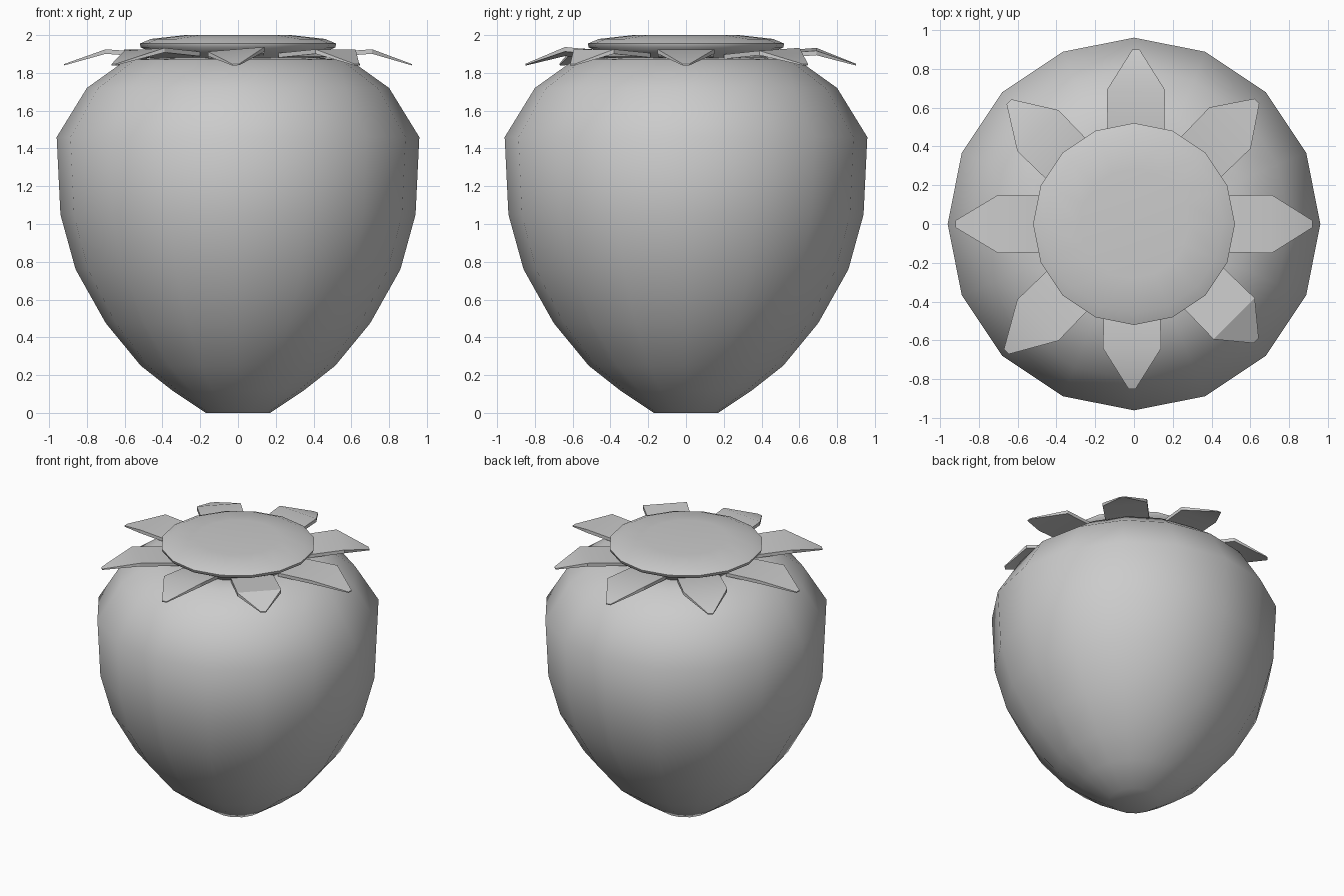
import bpy
from math import sin, cos, pi, radians

if "Cube" in bpy.data.objects:
    bpy.data.objects.remove(bpy.data.objects["Cube"])

SIDES = 16


def make_object(name, verts, faces, angle):
    mesh = bpy.data.meshes.new(name)
    mesh.from_pydata(verts, [], faces)
    obj = bpy.data.objects.new(name, mesh)
    bpy.context.collection.objects.link(obj)
    bpy.ops.object.select_all(action='DESELECT')
    obj.select_set(True)
    bpy.context.view_layer.objects.active = obj
    bpy.ops.object.shade_smooth_by_angle(angle=radians(angle))
    return obj


def lathe(name, profile, z_bottom, z_top, angle):
    """Revolve (radius, z) points, listed bottom to top, and close both ends."""
    verts = [(r * cos(2 * pi * i / SIDES), r * sin(2 * pi * i / SIDES), z)
             for r, z in profile for i in range(SIDES)]
    low, high = len(verts), len(verts) + 1
    verts += [(0, 0, z_bottom), (0, 0, z_top)]
    last = (len(profile) - 1) * SIDES
    faces = []
    for i in range(SIDES):
        j = (i + 1) % SIDES
        for k in range(0, last, SIDES):
            faces.append((k + i, k + j, k + SIDES + j, k + SIDES + i))
        faces.append((low, j, i))
        faces.append((high, last + i, last + j))
    return make_object(name, verts, faces, angle)


# Berry body
lathe("berry_body", [(0.17, 0), (0.35, 0.12), (0.515, 0.25), (0.70, 0.475),
                     (0.86, 0.76), (0.94, 1.05), (0.96, 1.46), (0.80, 1.72),
                     (0.59, 1.87), (0.42, 1.88)], 0, 1.88, 80)

# Round cap with a slight dip in the middle
lathe("cap", [(0.43, 1.875), (0.46, 1.91), (0.515, 1.935), (0.52, 1.955),
              (0.46, 1.98), (0.28, 2.0)], 1.875, 1.985, 80)


def leaf(name, degrees, tip, shoulder, shift, roll):
    """Thin pointed plate that bends down at the shoulder."""
    outline = [(0.43, 0.145, 1.905), (shoulder, 0.15, 1.925), (tip, 0.018, 1.847),
               (tip, -0.018, 1.847), (shoulder, -0.15, 1.925), (0.43, -0.145, 1.905)]
    a = radians(degrees)
    verts = []
    for drop in (0, 0.024):
        for r, t, z in outline:
            thick = drop * (0.3 if r == tip else 1)
            s = t + shift
            verts.append((r * cos(a) - s * sin(a), r * sin(a) + s * cos(a),
                          z + roll * t - thick))
    faces = [(0, 5, 4, 1), (1, 4, 3, 2), (6, 7, 10, 11), (7, 8, 9, 10)]
    faces += [(i, (i + 1) % 6, (i + 1) % 6 + 6, i + 6) for i in range(6)]
    make_object(name, verts, faces, 30)


# Ring of eight leaves: tip radius, shoulder radius, sideways shift, roll
leaves = [(0.92, 0.71, 0.0, 0.0), (0.895, 0.70, 0.0, 0.05),
          (0.90, 0.69, -0.01, 0.05), (0.90, 0.69, 0.01, 0.0),
          (0.92, 0.70, 0.0, 0.0), (0.93, 0.70, 0.0, 0.05),
          (0.85, 0.64, -0.01, 0.08), (0.87, 0.71, 0.02, 0.0)]
for n, params in enumerate(leaves):
    leaf(f"leaf_{n + 1}", 45 * n, *params)
